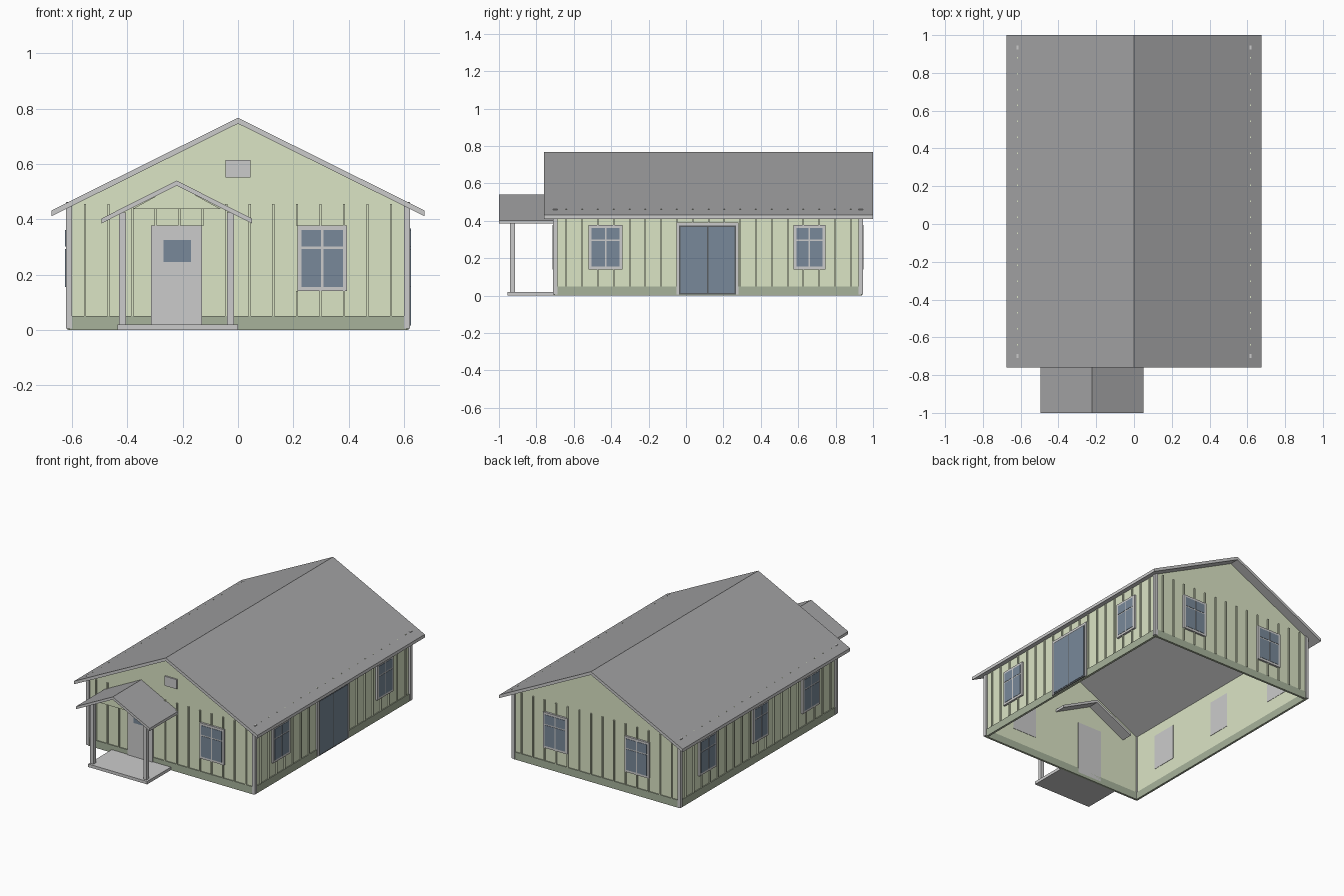
import bpy, bmesh

if "Cube" in bpy.data.objects:
    bpy.data.objects.remove(bpy.data.objects["Cube"])

def material(name, r, g, b):
    m = bpy.data.materials.new(name)
    m.diffuse_color = (r, g, b, 1)
    m.use_nodes = True
    m.node_tree.nodes["Principled BSDF"].inputs["Base Color"].default_value = m.diffuse_color
    return m

GREEN = material("siding_green", .71, .78, .56)
SKIRT = material("skirt_green", .39, .45, .33)
ROOF = material("roof_grey", .36, .36, .365)
GLASS = material("glass_blue", .19, .25, .32)
DARK = material("dark_frame", .10, .11, .12)

X, Y0, Y1 = .61, -.70, .935       # outer wall planes
SLOPE = .335 / .675

def finish(name, bm, mats):
    bmesh.ops.recalc_face_normals(bm, faces=bm.faces)
    me = bpy.data.meshes.new(name)
    bm.to_mesh(me)
    bm.free()
    for m in mats:
        me.materials.append(m)
    ob = bpy.data.objects.new(name, me)
    bpy.context.collection.objects.link(ob)
    return ob

def boxes(name, items, mat=None):
    """One object made of boxes given as (x0, x1, y0, y1, z0, z1)."""
    bm = bmesh.new()
    for x0, x1, y0, y1, z0, z1 in items:
        for v in bmesh.ops.create_cube(bm, size=1)["verts"]:
            v.co = ((x0 + x1) / 2 + v.co.x * (x1 - x0),
                    (y0 + y1) / 2 + v.co.y * (y1 - y0),
                    (z0 + z1) / 2 + v.co.z * (z1 - z0))
    return finish(name, bm, [mat] if mat else [])

def prism(name, pts, y0, y1, mat=None, top=None):
    """Extrude an x-z profile along y; upward faces can take a second material."""
    bm = bmesh.new()
    f = bm.faces.new([bm.verts.new((x, y0, z)) for x, z in pts])
    ext = bmesh.ops.extrude_face_region(bm, geom=[f])["geom"]
    bmesh.ops.translate(bm, vec=(0, y1 - y0, 0),
                        verts=[g for g in ext if isinstance(g, bmesh.types.BMVert)])
    bmesh.ops.recalc_face_normals(bm, faces=bm.faces)
    if top:
        for f in bm.faces:
            f.material_index = int(f.normal.z > .5)
    return finish(name, bm, [mat, top] if top else [mat] if mat else [])

def on_wall(side, u0, u1, z0, z1, d0, d1):
    """Box on a wall: u along the wall, d outward from its outer plane."""
    if side == "front":
        return (u0, u1, Y0 - d1, Y0 - d0, z0, z1)
    if side == "back":
        return (u0, u1, Y1 + d0, Y1 + d1, z0, z1)
    if side == "right":
        return (X + d0, X + d1, u0, u1, z0, z1)
    return (-X - d1, -X - d0, u0, u1, z0, z1)

# Walls: two gable ends and two sides, open underneath
gable = [(-X, 0), (X, 0), (X, .75 - SLOPE * X), (0, .75), (-X, .75 - SLOPE * X)]
prism("front_wall", gable, Y0, Y0 + .006, GREEN)
prism("back_wall", gable, Y1 - .006, Y1, GREEN)
for side in ("left", "right"):
    boxes(side + "_wall", [on_wall(side, Y0, Y1, 0, .75 - SLOPE * X, -.006, 0)], GREEN)

# Openings per wall: (u0, u1, z0, z1)
WZ = (.14, .377)
openings = {
    "front": [(.215, .395, *WZ), (-.315, -.13, 0, .377)],
    "back": [(-.39, -.21, *WZ), (.21, .39, *WZ)],
    "right": [(-.52, -.34, *WZ), (.575, .745, *WZ), (-.05, .28, 0, .39)],
    "left": [(-.52, -.34, *WZ), (.02, .18, *WZ), (.565, .745, *WZ)],
}

# Windows: casing slab with four panes set between the glazing bars
def window(side, n, u0, u1, z0, z1):
    name = f"{side}_window_{n}"
    boxes(name + "_frame", [on_wall(side, u0, u1, z0, z1, -.008, .013)])
    um, zt = (u0 + u1) / 2, z0 + .157
    panes = []
    for a, b in ((u0 + .015, um - .004), (um + .004, u1 - .015)):
        for c, d in ((z0 + .015, zt - .004), (zt + .004, z1 - .015)):
            panes.append(on_wall(side, a, b, c, d, .005, .015))
    boxes(name + "_panes", panes, GLASS)

for side, holes in openings.items():
    for n, h in enumerate(holes, 1):
        if h[2] > 0:
            window(side, n, *h)

# Front door with a small light
boxes("front_door", [on_wall("front", -.315, -.13, .02, .377, -.008, .012)])
boxes("front_door_glass", [on_wall("front", -.27, -.17, .245, .325, .005, .014)], GLASS)

# Glazed sliding door on the right side
boxes("sliding_door_casing", [on_wall("right", -.05, .28, .005, .39, -.008, .012)])
boxes("sliding_door_frame", [on_wall("right", -.037, .267, .005, .375, .004, .013)], DARK)
boxes("sliding_door_panes", [on_wall("right", a, b, .015, .367, .005, .015)
                             for a, b in ((-.029, .111), (.119, .259))], GLASS)

# Battens, broken at the openings
def battens(side, start, count, step, top):
    items = []
    for i in range(count):
        u = start + i * step
        spans = [(.05, top)]
        for u0, u1, z0, z1 in openings[side]:
            if u0 - .004 < u < u1 + .004:
                spans = [(.05, z0), (z1, top)]
        items += [on_wall(side, u - .004, u + .004, a, b, -.002, .009)
                  for a, b in spans if b > a]
    boxes(side + "_battens", items, GREEN)

for side in ("left", "right"):
    battens(side, -.64, 19, .0845, .462)
for side in ("front", "back"):
    battens(side, -.553, 14, .0851, .455)

# Skirt around the base
boxes("skirt", [on_wall(s, -X, X, 0, .05, -.008, .006) for s in ("front", "back")]
      + [on_wall(s, Y0, Y1, 0, .05, -.008, .006) for s in ("left", "right")], SKIRT)

# Corner trim boards
boxes("corner_trim", [(s * .611 - .011, s * .611 + .011, y - .011, y + .011, .005, .463)
                      for s in (-1, 1) for y in (Y0 + .001, Y1 - .001)])

# Gable vent
boxes("gable_vent", [on_wall("front", -.045, .045, .552, .615, -.002, .01)])

# Roofs: bent slabs with pale edges and dark tops
def roof(name, cx, half, ridge, eave, t, y0, y1):
    pts = [(cx - half, eave), (cx, ridge), (cx + half, eave),
           (cx + half, eave - t), (cx, ridge - t), (cx - half, eave - t)]
    prism(name, pts, y0, y1, material(name + "_edge", .8, .8, .8), ROOF)

roof("main_roof", 0, .675, .767, .432, .021, -.76, 1.0)
roof("porch_roof", -.222, .272, .54, .403, .018, -1.0, -.62)

# Porch: slab, posts and gable panel
boxes("porch_slab", [(-.435, 0, -.955, -.70, 0, .02)])
boxes("porch_posts", [(x, x + .025, -.94, -.915, .02, .425) for x in (-.43, -.039)])
prism("porch_gable", [(-.382, .437), (-.062, .437), (-.222, .525)], -.932, -.926, GREEN)
